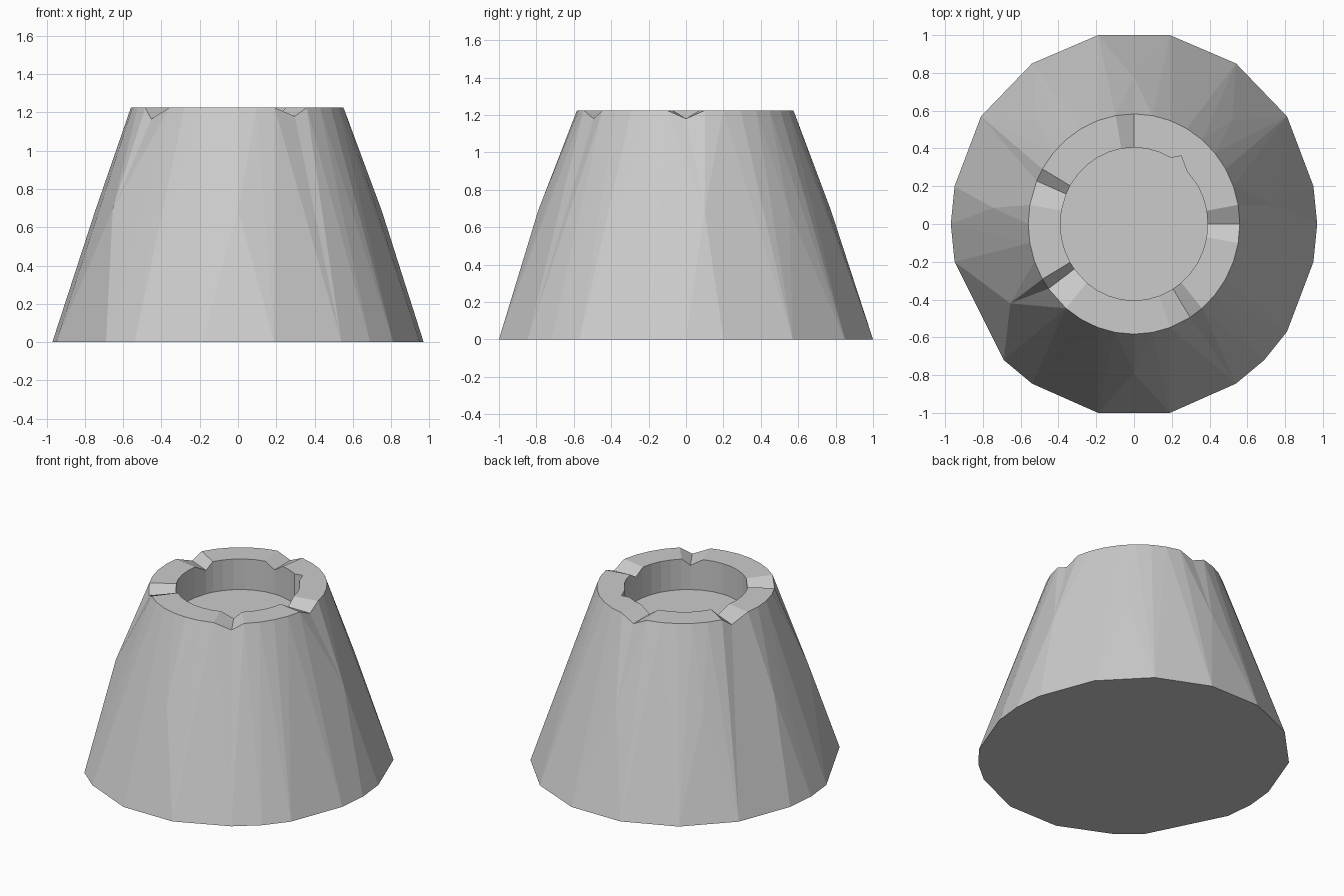
import bpy
import bmesh
from math import sin, cos, radians

cube = bpy.data.objects.get("Cube")
if cube:
    bpy.data.objects.remove(cube, do_unlink=True)

stone = bpy.data.materials.new("grey stone")
stone.use_nodes = True
stone.diffuse_color = (0.6, 0.6, 0.6, 1)
stone.node_tree.nodes["Principled BSDF"].inputs["Base Color"].default_value = (0.6, 0.6, 0.6, 1)

TOP, WAIST, FLOOR = 1.225, 0.69, 1.01
STEPS = 36
# Rim notches: step -> (true angle, depth)
NOTCHES = {0: (0, 0.045), 9: (90, 0.045), 16: (157, 0.05), 22: (216, 0.06), 30: (302, 0.045)}

foot = [(0.19, 1), (0.54, 0.85), (0.81, 0.57), (0.95, 0.2), (0.97, 0), (0.95, -0.2),
        (0.81, -0.57), (0.69, -0.72), (0.54, -0.845), (0.19, -1), (-0.19, -1),
        (-0.54, -0.845), (-0.69, -0.72), (-0.95, -0.2), (-0.97, 0), (-0.95, 0.2),
        (-0.81, 0.57), (-0.54, 0.85), (-0.19, 1)]
waist = [(0, 0.775), (0.52, 0.55), (0.75, 0.1), (0.52, -0.54), (0, -0.79),
         (-0.655, -0.42), (-0.745, 0.085), (-0.52, 0.55)]


def ring(bm, rx, ry, z):
    """Ring of vertices, with steps lined up on the notches."""
    verts = []
    for i in range(STEPS):
        a = radians(NOTCHES.get(i, (i * 10, 0))[0])
        verts.append(bm.verts.new((rx * cos(a), ry * sin(a), z)))
    return verts


def bridge(bm, a, b):
    for i in range(STEPS):
        j = (i + 1) % STEPS
        bm.faces.new((a[i], a[j], b[j], b[i]))


bm = bmesh.new()

# Faceted slopes: hull of the foot, the waist and the rim, opened at the top
slope = [bm.verts.new((x, y, 0)) for x, y in foot]
slope += [bm.verts.new((x, y, WAIST)) for x, y in waist]
rim = ring(bm, 0.56, 0.583, TOP)
bmesh.ops.convex_hull(bm, input=slope + rim)
lid = [f for f in bm.faces if all(v.co.z > TOP - 0.01 for v in f.verts)]
bmesh.ops.delete(bm, geom=lid, context='FACES_ONLY')

# Flat rim, crater wall and crater floor
lip = ring(bm, 0.39, 0.405, TOP)
pit = ring(bm, 0.39, 0.405, FLOOR)
for loop in (lip, pit):
    loop[5].co.xy = (0.25, 0.36)      # chipped corner of the crater
    loop[4].co.xy = (0.28, 0.28)
bridge(bm, rim, lip)
bridge(bm, lip, pit)
bm.faces.new(pit)

# V-shaped notches across the rim
for step, (angle, depth) in NOTCHES.items():
    rim[step].co.z -= depth
    lip[step].co.z -= depth

bmesh.ops.recalc_face_normals(bm, faces=bm.faces)
mesh = bpy.data.meshes.new("crater_mountain")
bm.to_mesh(mesh)
bm.free()
mesh.materials.append(stone)
mountain = bpy.data.objects.new("crater_mountain", mesh)
bpy.context.collection.objects.link(mountain)
